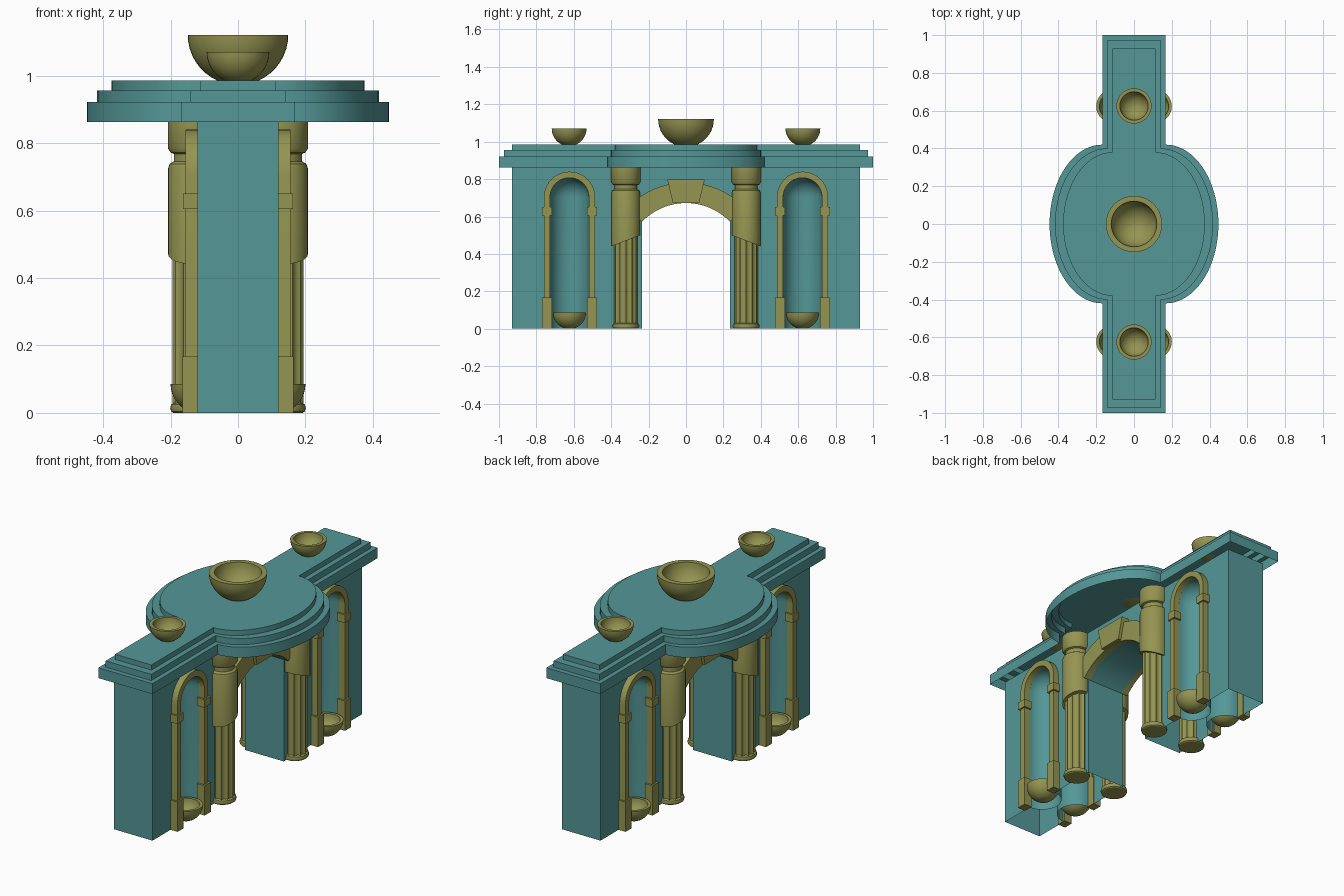
import bpy, bmesh
from math import sin, cos, pi, radians, asin, acos, sqrt

if "Cube" in bpy.data.objects:
    bpy.data.objects.remove(bpy.data.objects["Cube"])


def material(name, color):
    m = bpy.data.materials.new(name)
    m.diffuse_color = color
    m.use_nodes = True
    m.node_tree.nodes["Principled BSDF"].inputs["Base Color"].default_value = m.diffuse_color
    return m


TEAL = material("teal_stone", (0.09, 0.31, 0.31, 1))
OLIVE = material("olive_trim", (0.30, 0.30, 0.085, 1))


def finish(name, bm, mat, loc=(0, 0, 0)):
    bmesh.ops.remove_doubles(bm, verts=bm.verts, dist=1e-5)
    bmesh.ops.recalc_face_normals(bm, faces=bm.faces)
    me = bpy.data.meshes.new(name)
    bm.to_mesh(me)
    bm.free()
    me.materials.append(mat)
    ob = bpy.data.objects.new(name, me)
    ob.location = loc
    bpy.context.collection.objects.link(ob)
    return ob


def skin(bm, rings, cap_first=False, cap_last=False):
    """Join closed rings of points with quads."""
    rows = [[bm.verts.new(p) for p in r] for r in rings]
    n = len(rows[0])
    for a, b in zip(rows, rows[1:]):
        for i in range(n):
            j = (i + 1) % n
            bm.faces.new((a[i], a[j], b[j], b[i]))
    if cap_first:
        bm.faces.new(rows[0][::-1])
    if cap_last:
        bm.faces.new(rows[-1])


def slab(name, outline, x0, x1, mat):
    """Extrude a y-z outline along x."""
    bm = bmesh.new()
    skin(bm, [[(x, y, z) for y, z in outline] for x in (x0, x1)], True, True)
    return finish(name, bm, mat)


def lathe(name, profile, loc, mat, n=32, warp=lambda k, a, r, z: (r, z)):
    """Revolve an (r, z) profile; warp can alter radius and height per angle."""
    bm = bmesh.new()
    rings = []
    for k, (r, z) in enumerate(profile):
        ring = []
        for i in range(n):
            a = 2 * pi * i / n
            rr, zz = warp(k, a, r, z)
            ring.append((rr * cos(a), rr * sin(a), zz))
        rings.append(ring)
    skin(bm, rings, True, True)
    return finish(name, bm, mat, loc)


def arc(cy, cz, r, a0, a1, n):
    """Points on a circle, angles measured from vertical."""
    return [(cy + r * sin(a0 + (a1 - a0) * i / n), cz + r * cos(a0 + (a1 - a0) * i / n))
            for i in range(n + 1)]


def box(name, y0, y1, z0, z1, x0, x1, mat):
    return slab(name, [(y0, z0), (y1, z0), (y1, z1), (y0, z1)], x0, x1, mat)


def bowl(name, R, H, loc):
    """Spherical bowl with a flat foot and a thick rim."""
    a_end = asin(H / R)
    ri = R * 0.81
    prof = [(R * cos(a_end * (1 - i / 8)), H - R * sin(a_end * (1 - i / 8))) for i in range(9)]
    prof += [(ri * cos(pi / 2 * i / 8), H - ri * sin(pi / 2 * i / 8)) for i in range(8)]
    prof.append((0.001, H - ri))
    return lathe(name, prof, loc, OLIVE, 40)


WALL_X, WALL_Y, WALL_TOP = 0.12, 0.93, 0.863
NICHE_Y, NICHE_R, NICHE_Z = 0.623, 0.104, 0.703
ARCH_Z, ARCH_R, OPEN_Y = 0.346, 0.326, 0.235
half = asin(OPEN_Y / ARCH_R)

# Wall with central arched passage
outline = [(-WALL_Y, 0), (-OPEN_Y, 0)] + arc(0, ARCH_Z, ARCH_R, -half, half, 20)
outline += [(OPEN_Y, 0), (WALL_Y, 0), (WALL_Y, WALL_TOP), (-WALL_Y, WALL_TOP)]
wall = slab("wall", outline, -WALL_X, WALL_X, TEAL)

# Domed niches cut into both faces
niche = [(NICHE_R, -0.1), (NICHE_R, NICHE_Z)]
niche += [(NICHE_R * cos(pi / 2 * i / 8), NICHE_Z + NICHE_R * sin(pi / 2 * i / 8)) for i in range(1, 8)]
niche.append((0.001, NICHE_Z + NICHE_R))
for sx in (-1, 1):
    for sy in (-1, 1):
        cutter = lathe("niche_cutter", niche, (sx * WALL_X, sy * NICHE_Y, 0), TEAL, 40)
        mod = wall.modifiers.new("niche", 'BOOLEAN')
        mod.operation, mod.solver, mod.object = 'DIFFERENCE', 'EXACT', cutter
        bpy.context.view_layer.objects.active = wall
        bpy.ops.object.modifier_apply(modifier=mod.name)
        bpy.data.objects.remove(cutter)

# Wall is an open shell underneath
bm = bmesh.new()
bm.from_mesh(wall.data)
bottom = [f for f in bm.faces if all(v.co.z < 1e-4 for v in f.verts)]
bmesh.ops.delete(bm, geom=bottom, context='FACES_ONLY')
bm.to_mesh(wall.data)
bm.free()


# Stepped cornice: narrow bar with two half-ellipse bulges, hollow below
def cornice_ring(a, Y, rx, ry, z):
    side = [(a + rx * cos(t), ry * sin(t)) for t in [pi * (i / 40 - 0.5) for i in range(41)]]
    side = [(a, -Y)] + side + [(a, Y)]
    return [(x, y, z) for x, y in side] + [(-x, -y, z) for x, y in side]


tiers = [(0.168, 1.0, 0.279, 0.42, 0.863, 0.921),
         (0.142, 0.972, 0.276, 0.40, 0.921, 0.956),
         (0.113, 0.93, 0.262, 0.38, 0.956, 0.985)]
bm = bmesh.new()
skin(bm, [cornice_ring(*t[:4], z) for t in tiers for z in t[4:]], cap_last=True)
finish("cornice", bm, TEAL)

# Bowls on the roof
bowl("roof_bowl_centre", 0.149, 0.136, (0, 0, 0.985))
for sy in (-1, 1):
    bowl("roof_bowl_side", 0.093, 0.085, (0, sy * 0.625, 0.985))

COL_X, COL_Y = 0.13, 0.322
for sx in (-1, 1):
    # Arch band and keystone
    band = arc(0, ARCH_Z, ARCH_R, -half, half, 20) + arc(0, ARCH_Z, 0.436, half, -half, 20)
    slab("arch_band", band, sx * 0.11, sx * 0.15, OLIVE)
    slab("keystone", [(-0.07, 0.672), (0.07, 0.672), (0.1, 0.797), (-0.1, 0.797)],
         sx * 0.11, sx * 0.168, OLIVE)

    for sy in (-1, 1):
        cy = sy * NICHE_Y
        # Niche surround, imposts and foot blocks
        ro = 0.137
        trim = [(cy - NICHE_R, 0)] + arc(cy, NICHE_Z, NICHE_R, -pi / 2, pi / 2, 20)
        trim += [(cy + NICHE_R, 0), (cy + ro, 0)]
        trim += arc(cy, NICHE_Z, ro, pi / 2, -pi / 2, 20) + [(cy - ro, 0)]
        slab("niche_surround", trim, sx * 0.115, sx * 0.155, OLIVE)
        for s in (-1, 1):
            y = cy + s * 0.12
            box("impost", y - 0.027, y + 0.027, 0.605, 0.65, sx * 0.115, sx * 0.163, OLIVE)
            box("foot_block", y - 0.027, y + 0.027, 0, 0.167, sx * 0.115, sx * 0.164, OLIVE)
        # Bowl standing in the niche
        bowl("niche_bowl", 0.088, 0.086, (sx * 0.112, cy, 0))

        # Column: rounded base, fluted shaft, draped sleeve with neck and capital
        loc = (sx * COL_X, sy * COL_Y, 0)
        base = [(0.062, 0), (0.068, 0.004), (0.071, 0.014), (0.068, 0.025), (0.06, 0.03)]
        lathe("column_base", base, loc, OLIVE, 32)
        lathe("column_shaft", [(0.064, 0.028), (0.064, 0.52)], loc, OLIVE, 72,
              lambda k, a, r, z: (r - 0.008 * abs(sin(6 * a)) ** 0.7, z))
        sleeve = [(0.06, 0.47), (0.077, 0.47), (0.077, 0.725), (0.073, 0.738), (0.06, 0.746),
                  (0.06, 0.768), (0.07, 0.772), (0.078, 0.785), (0.078, WALL_TOP)]
        lathe("column_sleeve", sleeve, loc, OLIVE, 32,
              lambda k, a, r, z: (r, z - 0.38 * r * sin(a) * sy if k < 2 else z))

# Smooth curved surfaces, keep hard edges
bpy.ops.object.select_all(action='SELECT')
bpy.context.view_layer.objects.active = wall
bpy.ops.object.shade_smooth_by_angle(angle=radians(32))
